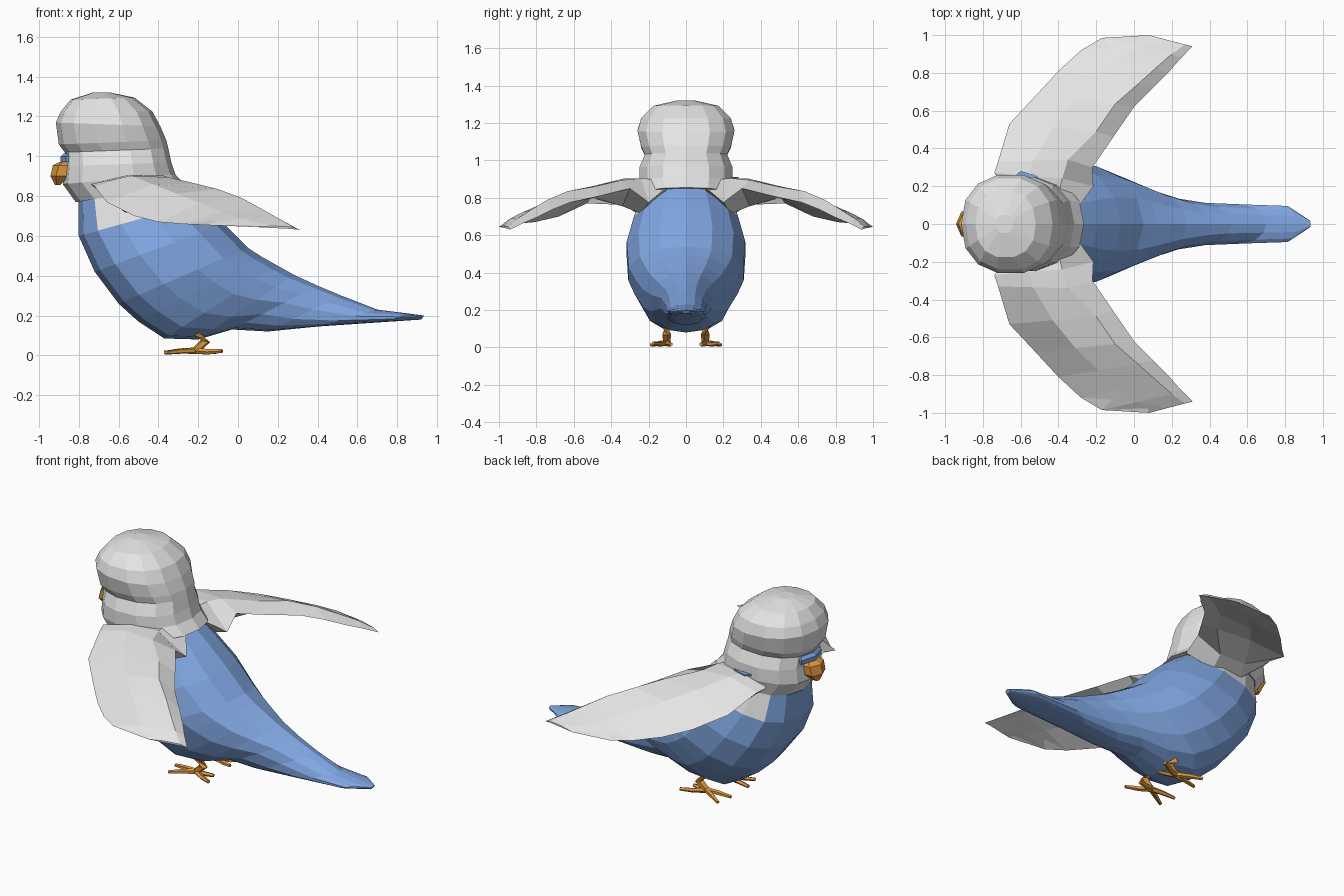
import bpy, bmesh, math
from mathutils import Vector

if "Cube" in bpy.data.objects:
    bpy.data.objects.remove(bpy.data.objects["Cube"])


def material(name, rgb):
    m = bpy.data.materials.new(name)
    m.use_nodes = True
    m.diffuse_color = (*rgb, 1)
    m.node_tree.nodes["Principled BSDF"].inputs["Base Color"].default_value = (*rgb, 1)
    return m


GREY = material("pale_grey", (0.78, 0.78, 0.78))
BLUE = material("sky_blue", (0.22, 0.39, 0.77))
ORANGE = material("beak_orange", (0.75, 0.32, 0.05))


def loft(name, rings, mats, rule=None, mirror=False):
    """Skin closed rings of points, cap both ends, optionally mirror across y."""
    bm = bmesh.new()
    rows = [[bm.verts.new(p) for p in r] for r in rings]
    n = len(rows[0])
    for a, b in zip(rows, rows[1:]):
        for i in range(n):
            j = (i + 1) % n
            bm.faces.new((a[i], a[j], b[j], b[i]))
    bm.faces.new(rows[0])
    bm.faces.new(rows[-1][::-1])
    bmesh.ops.recalc_face_normals(bm, faces=bm.faces)
    if rule:
        for f in bm.faces:
            f.material_index = rule(f.calc_center_median())
    me = bpy.data.meshes.new(name)
    bm.to_mesh(me)
    bm.free()
    for m in mats:
        me.materials.append(m)
    ob = bpy.data.objects.new(name, me)
    bpy.context.collection.objects.link(ob)
    if mirror:
        mod = ob.modifiers.new("Mirror", 'MIRROR')
        mod.use_axis = (False, True, False)
        mod.use_mirror_merge = False


def oval(x0, z0, x1, z1, w, front=0.88, back=0.88, n=14):
    """Tilted ring from a front to a back point, half width w; lower power is boxier."""
    pts = []
    for i in range(n):
        a = 2 * math.pi * i / n
        c, s = math.cos(a), math.sin(a)
        power = front if c > 0 else back
        c = math.copysign(abs(c) ** power, c)
        s = math.copysign(abs(s) ** power, s)
        t = (1 - c) / 2
        pts.append((x0 + (x1 - x0) * t, w * s, z0 + (z1 - z0) * t))
    return pts


# Body and tail: breast/belly point, back point, half width
body = [
    (-0.80, 0.78, -0.30, 0.86, 0.235),
    (-0.80, 0.60, -0.19, 0.77, 0.285),
    (-0.72, 0.42, -0.07, 0.66, 0.325),
    (-0.60, 0.26, 0.05, 0.54, 0.315),
    (-0.50, 0.17, 0.12, 0.495, 0.28),
    (-0.37, 0.085, 0.20, 0.45, 0.235),
    (-0.20, 0.08, 0.28, 0.405, 0.185),
    (-0.03, 0.13, 0.40, 0.35, 0.138),
    (0.15, 0.12, 0.52, 0.30, 0.115),
    (0.40, 0.145, 0.70, 0.23, 0.106),
    (0.74, 0.168, 0.86, 0.21, 0.098),
    (0.92, 0.18, 0.935, 0.20, 0.02),
]
loft("body_and_tail", [oval(*r, front=0.8, back=1.0) for r in body], [BLUE, GREY],
     lambda c: int(c.z > 0.69 and abs(c.y) > 0.15 and -0.70 < c.x < -0.33))

# Head with collar, cheek and brow bands
head = [
    (-0.815, 0.77, -0.265, 0.855, 0.25),
    (-0.88, 0.86, -0.315, 0.91, 0.255),
    (-0.87, 0.95, -0.335, 0.97, 0.255),
    (-0.87, 1.02, -0.35, 1.04, 0.225),
    (-0.90, 1.06, -0.36, 1.08, 0.245),
    (-0.915, 1.17, -0.39, 1.15, 0.265),
    (-0.89, 1.225, -0.43, 1.225, 0.245),
    (-0.84, 1.285, -0.52, 1.295, 0.18),
    (-0.73, 1.32, -0.64, 1.32, 0.05),
]
loft("head", [oval(*r) for r in head], [GREY])

# Wings: leading edge, crest, trailing edge, thickness under the crest, bulge
wing = [
    ((-0.60, 0.08, 0.83), (-0.42, 0.08, 0.89), (-0.28, 0.11, 0.85), 0.10, 0.01),
    ((-0.74, 0.27, 0.86), (-0.38, 0.24, 0.905), (-0.215, 0.20, 0.775), 0.19, 0.02),
    ((-0.72, 0.33, 0.85), (-0.35, 0.34, 0.895), (-0.22, 0.30, 0.85), 0.14, 0.03),
    ((-0.66, 0.53, 0.77), (-0.20, 0.49, 0.86), (-0.11, 0.46, 0.81), 0.06, 0.045),
    ((-0.52, 0.68, 0.70), (-0.10, 0.635, 0.835), (0.00, 0.62, 0.775), 0.045, 0.045),
    ((-0.40, 0.81, 0.67), (0.02, 0.74, 0.79), (0.10, 0.72, 0.735), 0.035, 0.035),
    ((-0.28, 0.92, 0.66), (0.12, 0.83, 0.735), (0.18, 0.80, 0.695), 0.025, 0.025),
    ((-0.17, 0.985, 0.655), (0.20, 0.90, 0.69), (0.25, 0.88, 0.66), 0.02, 0.015),
    ((0.08, 1.0, 0.645), (0.27, 0.95, 0.645), (0.31, 0.94, 0.63), 0.01, 0.005),
]


def wing_section(lead, crest, trail, thick, bulge):
    a, m, b = Vector(lead), Vector(crest), Vector(trail)
    up = Vector((0, 0, 1))
    mid = (a + m) / 2 + up * bulge
    return [a, mid, m, b, m - up * thick, mid - up * thick]


loft("wings", [wing_section(*s) for s in wing], [GREY], mirror=True)

# Small blue patch beside the neck on the left shoulder
loft("shoulder_patch", [[(-0.63, 0.255, z), (-0.50, 0.235, z), (-0.51, 0.255, z), (-0.60, 0.28, z)]
                        for z in (0.902, 0.91)], [BLUE])


# Beak and cere: horizontal slices given by front x, back x, half width, z
def slices(rows):
    return [[(f, 0, z), (f + 0.3 * (b - f), w, z), (b, w, z), (b, -w, z), (f + 0.3 * (b - f), -w, z)]
            for f, b, w, z in rows]


loft("beak", slices([(-0.895, -0.83, 0.05, 0.972), (-0.93, -0.83, 0.068, 0.955),
                     (-0.942, -0.85, 0.065, 0.90), (-0.918, -0.895, 0.02, 0.855)]), [ORANGE])
loft("cere", slices([(-0.875, -0.80, 0.085, 1.015), (-0.892, -0.80, 0.10, 0.998),
                     (-0.892, -0.80, 0.095, 0.972)]), [BLUE])


# Legs and toes: tapered tubes along short paths
def tube(name, path, radii, n=5):
    pts = [Vector(p) for p in path]
    rings = []
    for i, p in enumerate(pts):
        d = pts[min(i + 1, len(pts) - 1)] - pts[max(i - 1, 0)]
        q = d.to_track_quat('Z', 'Y')
        rings.append([p + q @ Vector((math.cos(k * 2 * math.pi / n), math.sin(k * 2 * math.pi / n), 0)) * radii[i]
                      for k in range(n)])
    loft(name, rings, [ORANGE], mirror=True)


ANKLE = (-0.215, 0.105, 0.024)
tube("legs", [(-0.20, 0.105, 0.12), (-0.165, 0.105, 0.07), ANKLE], [0.032, 0.026, 0.02])
toes = {
    "front_inner_toes": [(-0.29, 0.095, 0.022), (-0.37, 0.085, 0.014)],
    "front_outer_toes": [(-0.28, 0.145, 0.022), (-0.35, 0.185, 0.014)],
    "rear_inner_toes": [(-0.16, 0.09, 0.018), (-0.11, 0.08, 0.017)],
    "rear_outer_toes": [(-0.15, 0.14, 0.018), (-0.08, 0.175, 0.022)],
}
for name, path in toes.items():
    tube(name, [ANKLE] + path, [0.017, 0.014, 0.01])
